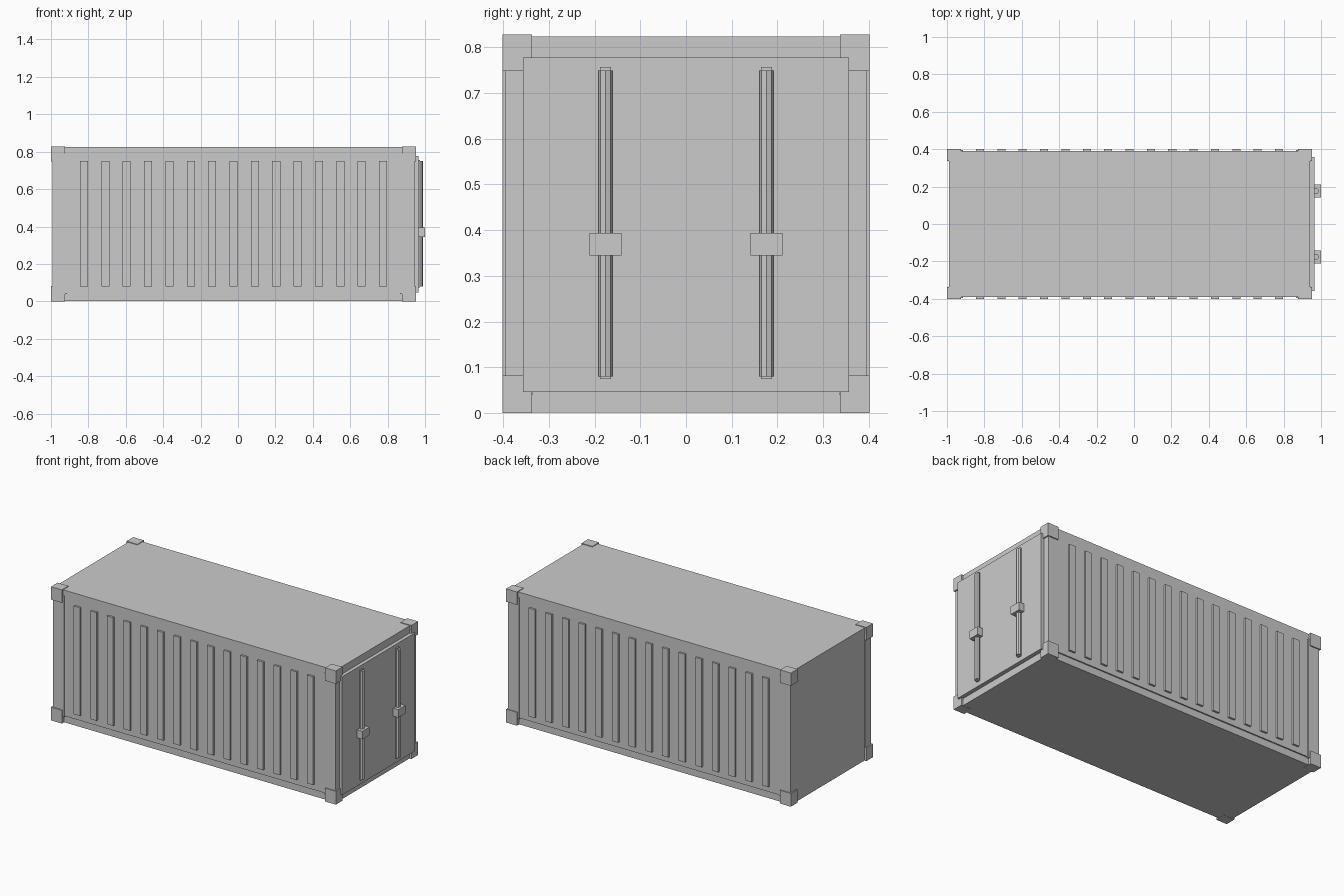
import bpy

if "Cube" in bpy.data.objects:
    bpy.data.objects.remove(bpy.data.objects["Cube"])

X0, X1, W, H = -1.0, 0.952, 0.402, 0.828   # outer limits of the container
MID = (X0 + X1) / 2


def box(name, x0, x1, y0, y1, z0, z1):
    """Axis-aligned box from its limits."""
    bpy.ops.mesh.primitive_cube_add(
        size=1, location=((x0 + x1) / 2, (y0 + y1) / 2, (z0 + z1) / 2))
    ob = bpy.context.object
    ob.name = name
    ob.scale = (abs(x1 - x0), abs(y1 - y0), abs(z1 - z0))
    bpy.ops.object.transform_apply(location=False, rotation=False, scale=True)
    return ob


# Main shell and the slightly inset floor frame
box("body", X0 + 0.01, X1 - 0.01, -0.390, 0.390, 0.045, 0.824)
box("floor_frame", X0 + 0.012, X1 - 0.012, -0.382, 0.382, 0.001, 0.046)

# Corner posts with corner blocks at top and bottom
for ex, sx in ((X0, 1), (X1, -1)):
    for s in (-1, 1):
        box("corner_post", ex + sx * 0.008, ex + sx * 0.085,
            s * 0.335, s * 0.395, 0.04, 0.79)
        for z0, z1 in ((0, 0.082), (0.748, H)):
            box("corner_block", ex, ex + sx * 0.074,
                s * 0.337, s * W, z0, z1)

# Vertical ribs on both long sides
for i in range(15):
    x = MID + (i - 7) * 0.1142
    for s in (-1, 1):
        box("side_rib", x - 0.0215, x + 0.0215, s * 0.385, s * W, 0.08, 0.75)

# Door panel on the right end
box("door", X1 - 0.02, 0.964, -0.357, 0.357, 0.046, 0.778)

# Lock rods: backing strip, octagonal rod and handle
for s in (-1, 1):
    y = s * 0.176
    box("rod_backing", 0.96, 0.974, y - 0.012, y + 0.012, 0.074, 0.757)
    bpy.ops.mesh.primitive_cylinder_add(
        vertices=8, radius=0.0155, depth=0.67, location=(0.973, y, 0.415))
    bpy.context.object.name = "lock_rod"
    box("lock_handle", 0.962, 1.0, y - 0.035, y + 0.035, 0.344, 0.394)
